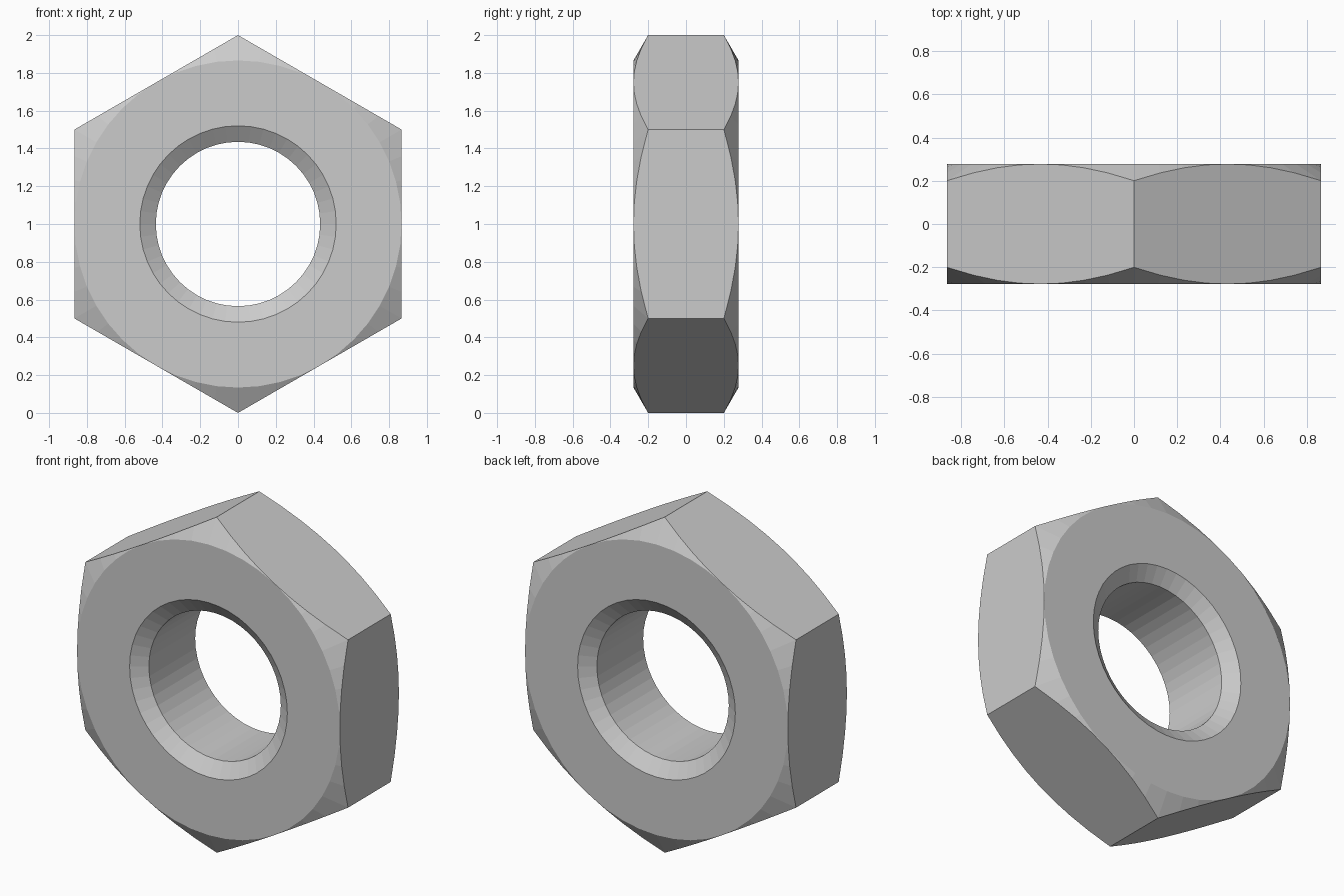
import bpy, bmesh
from math import sin, cos, pi, radians, tan

if "Cube" in bpy.data.objects:
    bpy.data.objects.remove(bpy.data.objects["Cube"])

SEG = 48                      # facets around, multiple of 12 so corners and flats land on points
APOTHEM = cos(pi / 6)         # flat-to-centre distance, corner radius is 1
HALF = 0.278                  # half thickness
BORE, MOUTH, SINK = 0.435, 0.52, 0.06


def section(a):
    """Closed (radius, y) cross-section of the nut at angle a from a corner."""
    r = APOTHEM / cos(a % (pi / 3) - pi / 6)
    edge = HALF - (r - APOTHEM) * tan(radians(30))
    half = [(BORE, HALF - SINK), (MOUTH, HALF), (APOTHEM, HALF), (r, edge)]
    return half + [(q, -y) for q, y in reversed(half)]


# Sweep the section around the bore axis
bm = bmesh.new()
rings = []
for i in range(SEG):
    a = 2 * pi * i / SEG
    rings.append([bm.verts.new((q * sin(a), y, 1 + q * cos(a))) for q, y in section(a)])
for i in range(SEG):
    p, n = rings[i], rings[(i + 1) % SEG]
    for j in range(len(p)):
        k = (j + 1) % len(p)
        bm.faces.new((p[j], n[j], n[k], p[k]))

# Chamfer vanishes at the middle of each flat: merge the touching points
bmesh.ops.remove_doubles(bm, verts=bm.verts, dist=1e-5)
bmesh.ops.recalc_face_normals(bm, faces=bm.faces)

mesh = bpy.data.meshes.new("hex_nut")
bm.to_mesh(mesh)
bm.free()
bpy.context.collection.objects.link(bpy.data.objects.new("hex_nut", mesh))
